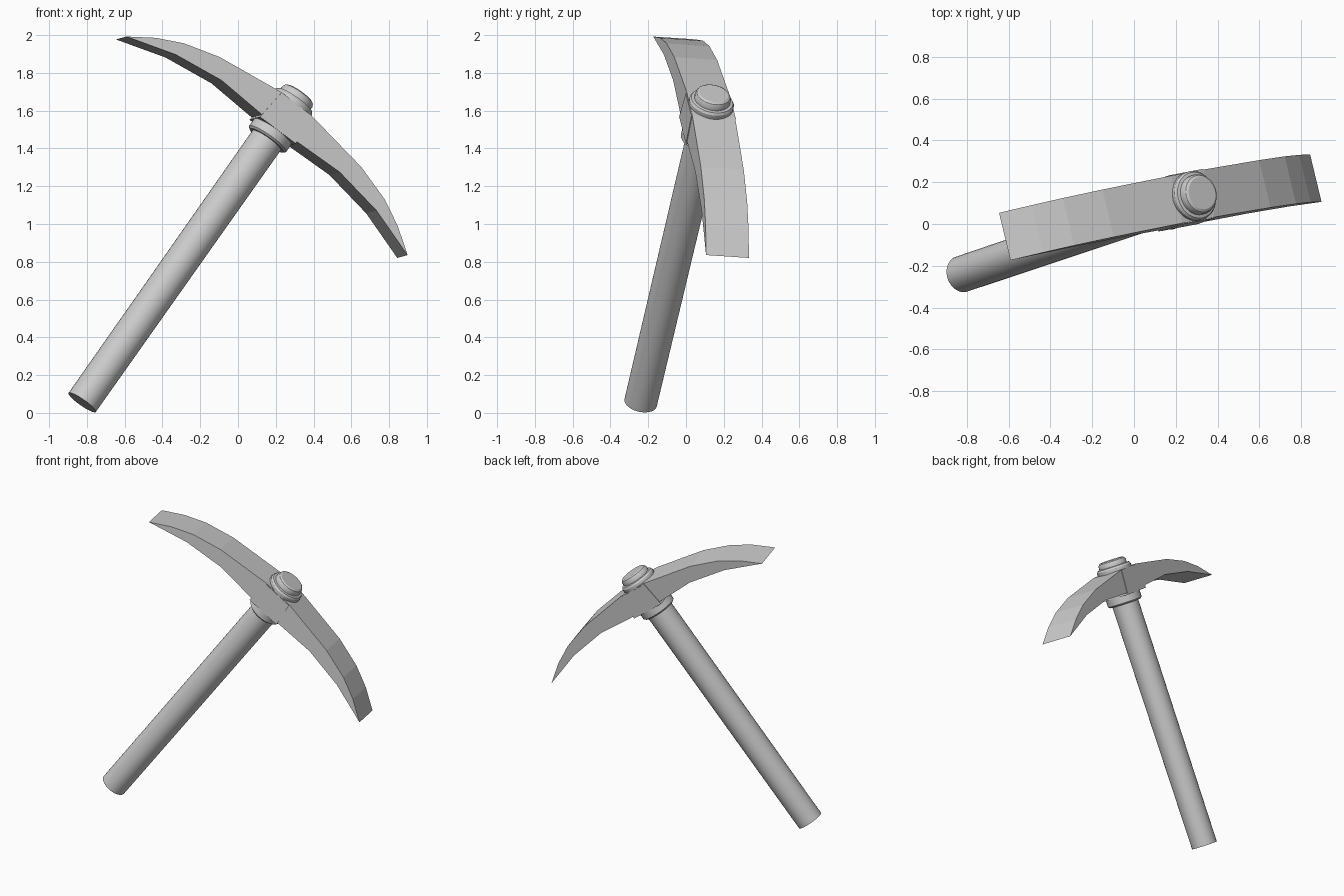
import bpy, bmesh, math
from mathutils import Vector, Matrix

if "Cube" in bpy.data.objects:
    bpy.data.objects.remove(bpy.data.objects["Cube"])

# Tool frame: local z runs up the handle, local x along the head, local y across it
base = Vector((-0.825, -0.24, 0.055))
Z = Vector((0.565, 0.19, 0.803)).normalized()
Y = Vector((-0.232, 0.97, -0.064))
Y = (Y - Z * Y.dot(Z)).normalized()
X = Y.cross(Z)
FRAME = Matrix.Translation(base) @ Matrix((X, Y, Z)).transposed().to_4x4()


def finish(name, bm, smooth=False):
    bmesh.ops.recalc_face_normals(bm, faces=bm.faces)
    me = bpy.data.meshes.new(name)
    bm.to_mesh(me)
    bm.free()
    ob = bpy.data.objects.new(name, me)
    bpy.context.collection.objects.link(ob)
    ob.matrix_world = FRAME
    if smooth:
        bpy.ops.object.select_all(action='DESELECT')
        ob.select_set(True)
        bpy.context.view_layer.objects.active = ob
        bpy.ops.object.shade_smooth_by_angle(angle=math.radians(30))
    return ob


def turned(name, profile, sides=32):
    """Solid of revolution around local z from (radius, height) pairs."""
    bm = bmesh.new()
    rings = [[bm.verts.new((r * math.cos(2 * math.pi * i / sides),
                            r * math.sin(2 * math.pi * i / sides), h))
              for i in range(sides)] for r, h in profile]
    for lo, hi in zip(rings, rings[1:]):
        for i in range(sides):
            j = (i + 1) % sides
            bm.faces.new((lo[i], lo[j], hi[j], hi[i]))
    bm.faces.new(rings[0][::-1])
    bm.faces.new(rings[-1])
    return finish(name, bm, True)


def slab(name, outline, half_width):
    """Outline in local xz, extruded across local y."""
    bm = bmesh.new()
    face = bm.faces.new([bm.verts.new((x, -half_width, z)) for x, z in outline])
    out = bmesh.ops.extrude_face_region(bm, geom=[face])
    moved = [v for v in out['geom'] if isinstance(v, bmesh.types.BMVert)]
    bmesh.ops.translate(bm, verts=moved, vec=(0, 2 * half_width, 0))
    return finish(name, bm)


# Handle, collar under the head, and stepped cap on top
turned("handle", [(0.088, 0), (0.092, 1.90)])
turned("collar", [(0.108, 1.728), (0.12, 1.738), (0.12, 1.84)])
turned("cap", [(0.112, 1.93), (0.12, 1.955), (0.12, 1.98), (0.112, 1.992),
               (0.097, 1.995), (0.097, 2.015), (0.09, 2.03), (0.078, 2.037)])

# Curved head tapering to a flat edge at both ends
upper = [(0.10, 1.96), (0.48, 1.905), (0.68, 1.845), (0.82, 1.775), (0.953, 1.683)]
lower = [(0.68, 1.77), (0.40, 1.812), (0.12, 1.80)]
half = upper + lower
outline = half + [(-x, z) for x, z in reversed(half)]
slab("pick_head", [(x, z - 0.018 * x) for x, z in outline], 0.117)

# Central hub block where the two blades meet
slab("head_hub", [(-0.12, 1.785), (0.12, 1.785), (0.10, 1.955), (-0.10, 1.955)], 0.121)
